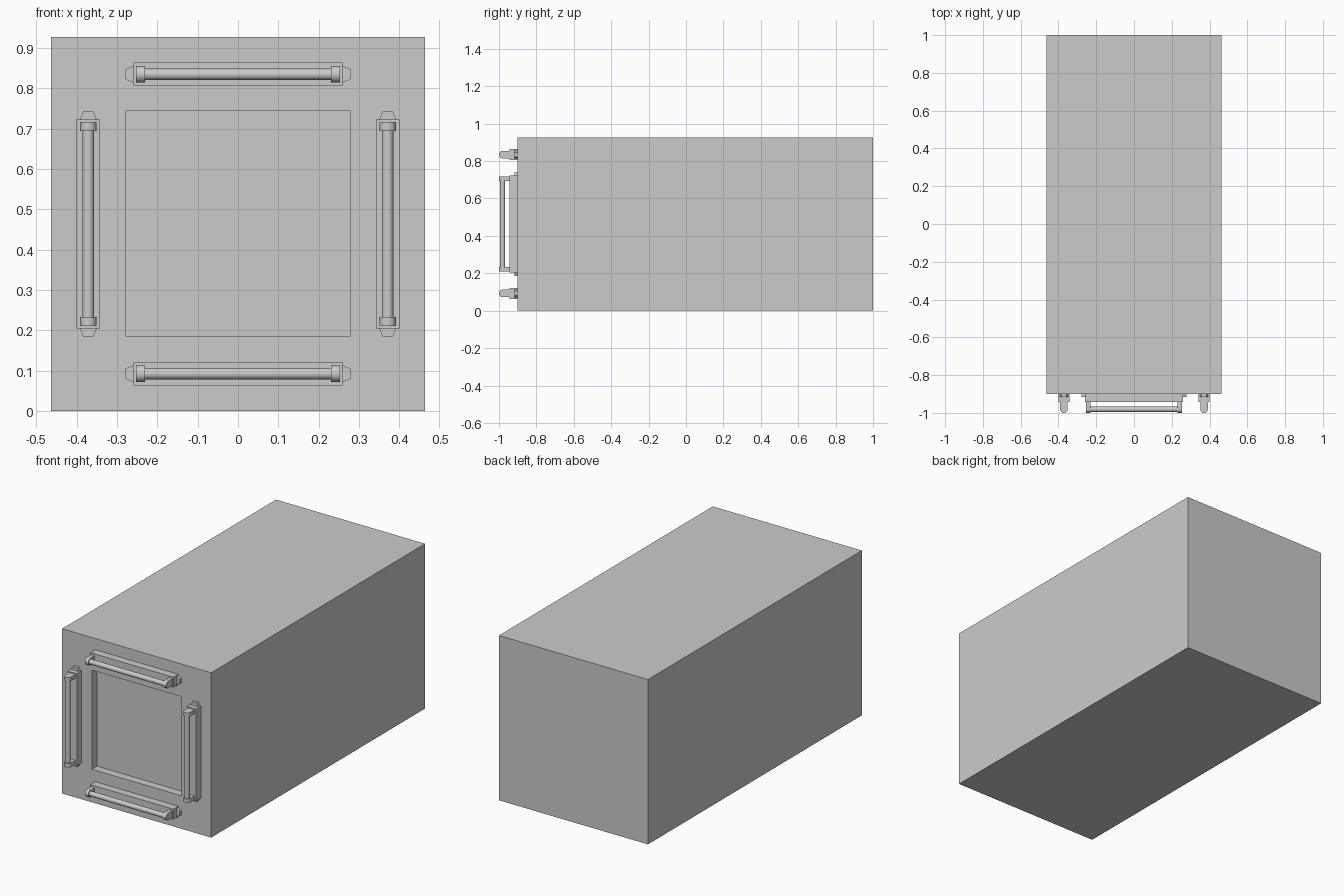
import bpy, bmesh
from math import pi, cos, sin
from mathutils import Matrix, Vector

if "Cube" in bpy.data.objects:
    bpy.data.objects.remove(bpy.data.objects["Cube"])

W, H = 0.4635, 0.927       # half width, height
FRONT, BACK = -0.90, 1.0
RX, RZ0, RZ1 = 0.279, 0.186, 0.743   # recess bounds
CENTRE = Matrix.Translation((0, 0, H / 2))


def finish(name, bm, matrix=None):
    if matrix:
        bm.transform(matrix)
    bmesh.ops.recalc_face_normals(bm, faces=bm.faces)
    mesh = bpy.data.meshes.new(name)
    bm.to_mesh(mesh)
    bm.free()
    ob = bpy.data.objects.new(name, mesh)
    bpy.context.collection.objects.link(ob)
    return ob


def prism(name, points, to3d, extrude, matrix):
    """Extrude a flat outline along a vector."""
    bm = bmesh.new()
    face = bm.faces.new([bm.verts.new(to3d(*p)) for p in points])
    geom = bmesh.ops.extrude_face_region(bm, geom=[face])["geom"]
    verts = [g for g in geom if isinstance(g, bmesh.types.BMVert)]
    bmesh.ops.translate(bm, verts=verts, vec=Vector(extrude))
    return finish(name, bm, matrix)


def box(name, x, y, z, matrix=None):
    pts = [(x[0], z[0]), (x[1], z[0]), (x[1], z[1]), (x[0], z[1])]
    return prism(name, pts, lambda a, b: (a, y[0], b), (0, y[1] - y[0], 0), matrix)


def smooth(ob):
    bpy.ops.object.select_all(action='DESELECT')
    bpy.context.view_layer.objects.active = ob
    ob.select_set(True)
    bpy.ops.object.shade_smooth_by_angle()


# Main block, with its front face forming the recessed panel
PANEL = FRONT + 0.045
box("main_block", (-W, W), (PANEL, BACK), (0, H))

# Front frame around the recess
box("frame_left", (-W, -RX), (FRONT, PANEL), (0, H))
box("frame_right", (RX, W), (FRONT, PANEL), (0, H))
box("frame_bottom", (-RX, RX), (FRONT, PANEL), (0, RZ0))
box("frame_top", (-RX, RX), (FRONT, PANEL), (RZ1, H))


def handle(side, m):
    """Handle modelled along x around the origin, then placed by m."""
    # Mounting plate
    box(side + "_handle_plate", (-0.259, 0.259), (-0.943, FRONT), (-0.029, 0.029), m)
    # Grip bar
    bm = bmesh.new()
    bmesh.ops.create_cone(bm, cap_ends=True, segments=24, radius1=0.014,
                          radius2=0.014, depth=0.47)
    grip = Matrix.Translation((0, -0.981, 0)) @ Matrix.Rotation(pi / 2, 4, 'Y')
    smooth(finish(side + "_handle_grip", bm, m @ grip))
    for s in (-1, 1):
        # Tapered end tab
        tab = [(s * 0.259, -0.021), (s * 0.270, -0.0185), (s * 0.279, -0.0125),
               (s * 0.279, 0.0125), (s * 0.270, 0.0185), (s * 0.259, 0.021)]
        tab = [tab[0], tab[2], tab[3], tab[5]]
        prism(side + "_handle_tab", tab, lambda a, b: (a, -0.917, b),
              (0, -0.917 * -1 + FRONT, 0), m)
        # Round-nosed post
        nose = [(-0.981 - 0.019 * sin(t), 0.02 * cos(t))
                for t in [pi * i / 12 for i in range(13)]]
        post = [(-0.943, 0.02)] + nose + [(-0.943, -0.02)]
        smooth(prism(side + "_handle_post", post, lambda a, b: (s * 0.231, a, b),
                     (s * 0.022, 0, 0), m))


# Four handles, one per side of the frame
for i, side in enumerate(("top", "right", "bottom", "left")):
    handle(side, CENTRE @ Matrix.Rotation(i * pi / 2, 4, 'Y')
           @ Matrix.Translation((0, 0, 0.371)))
